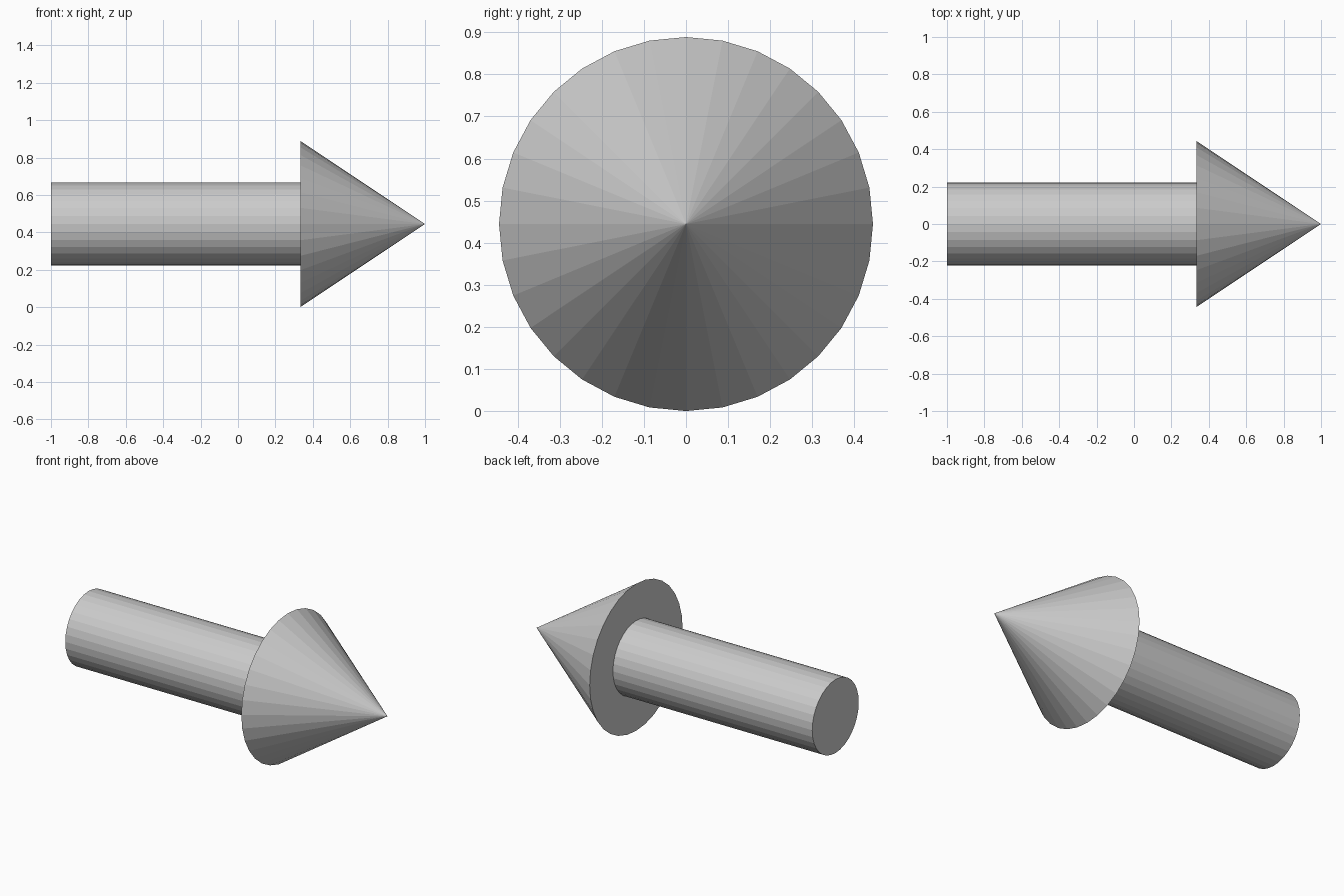
import bpy, bmesh
from math import tau
from mathutils import Vector

if "Cube" in bpy.data.objects:
    bpy.data.objects.remove(bpy.data.objects["Cube"])

SIDES = 32
AXIS_Z = 0.4444      # height of the arrow's centre line
SHAFT_R = 0.2222
HEAD_R = 0.4444
NECK_X = 0.3333      # where the shaft meets the head


def lathe_x(name, profile):
    """Spin an (x, radius) profile around the arrow's long axis."""
    bm = bmesh.new()
    verts = [bm.verts.new((x, 0, AXIS_Z + r)) for x, r in profile]
    edges = [bm.edges.new(pair) for pair in zip(verts, verts[1:])]
    bmesh.ops.spin(bm, geom=verts + edges, cent=Vector((0, 0, AXIS_Z)),
                   axis=Vector((1, 0, 0)), angle=tau, steps=SIDES)
    bmesh.ops.remove_doubles(bm, verts=bm.verts[:], dist=1e-4)
    bmesh.ops.recalc_face_normals(bm, faces=bm.faces[:])
    mesh = bpy.data.meshes.new(name)
    bm.to_mesh(mesh)
    bm.free()
    obj = bpy.data.objects.new(name, mesh)
    bpy.context.collection.objects.link(obj)
    return obj


# Arrow: flat tail, round shaft, ring-shaped shoulder, conical head
lathe_x("arrow", [(-1, 0), (-1, SHAFT_R), (NECK_X, SHAFT_R),
                  (NECK_X, HEAD_R), (1, 0)])
